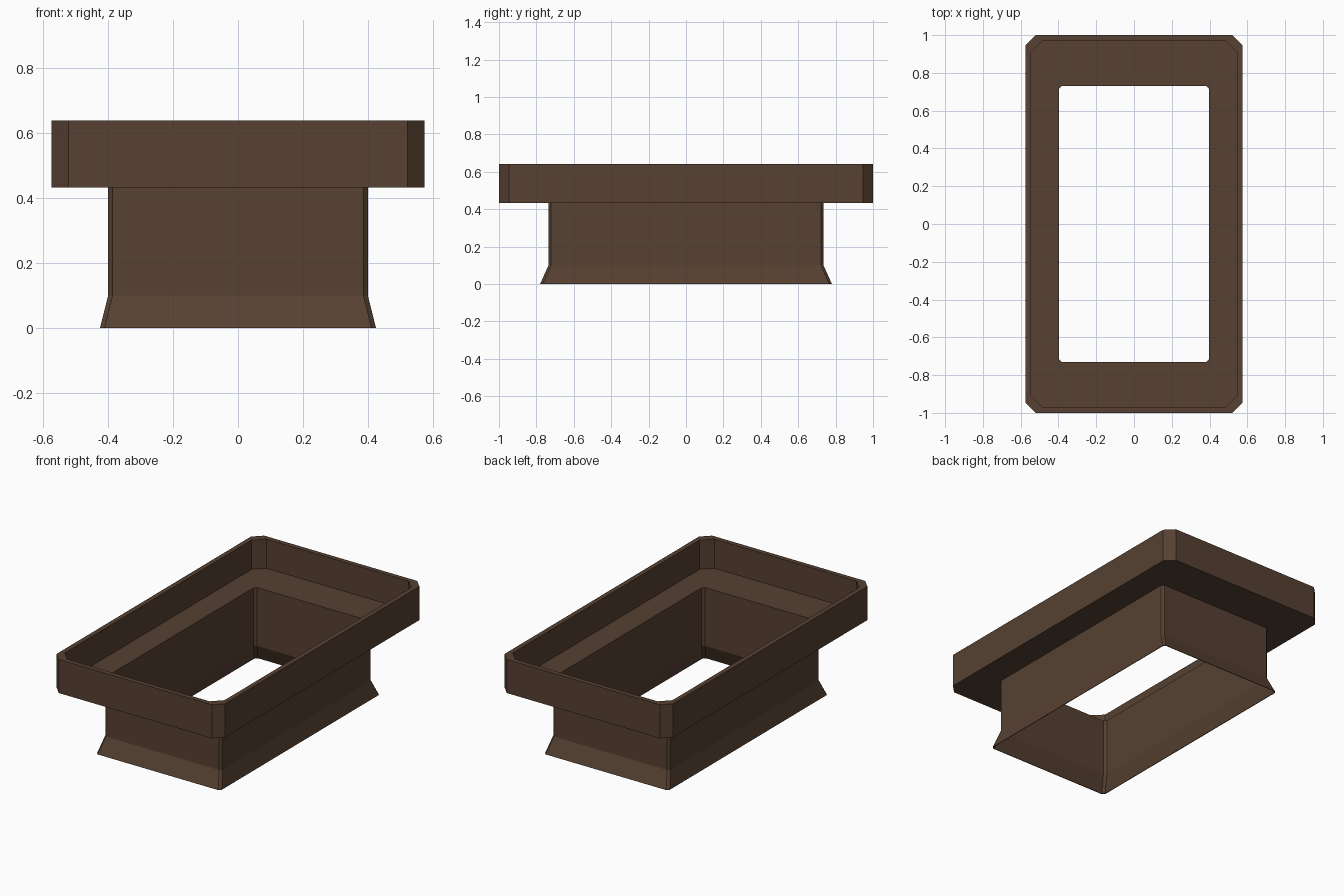
import bpy
import bmesh

default = bpy.data.objects.get("Cube")
if default:
    bpy.data.objects.remove(default, do_unlink=True)

# Single dark brown finish
brown = bpy.data.materials.new("dark_brown")
brown.use_nodes = True
colour = (0.093, 0.052, 0.031, 1)
brown.diffuse_color = colour
bsdf = brown.node_tree.nodes["Principled BSDF"]
bsdf.inputs["Base Color"].default_value = colour
bsdf.inputs["Roughness"].default_value = 0.8


def ring(bm, hx, hy, cut, z):
    """Rectangle with chamfered corners, counter-clockwise."""
    pts = []
    for sx, sy in ((1, -1), (1, 1), (-1, 1), (-1, -1)):
        pair = [(sx * (hx - cut), sy * hy), (sx * hx, sy * (hy - cut))]
        pts += pair if sx * sy < 0 else pair[::-1]
    return [bm.verts.new((x, y, z)) for x, y in pts]


def hollow_part(name, profile):
    """Bridge the rings in order and back to the first, as a closed shell."""
    bm = bmesh.new()
    rings = [ring(bm, *p) for p in profile]
    for a, b in zip(rings, rings[1:] + rings[:1]):
        for i in range(len(a)):
            j = (i + 1) % len(a)
            bm.faces.new((a[i], a[j], b[j], b[i]))
    bmesh.ops.recalc_face_normals(bm, faces=bm.faces)
    mesh = bpy.data.meshes.new(name)
    bm.to_mesh(mesh)
    bm.free()
    mesh.materials.append(brown)
    obj = bpy.data.objects.new(name, mesh)
    bpy.context.collection.objects.link(obj)
    return obj


TOP, FLOOR, UNDER, FLARE = 0.64, 0.46, 0.433, 0.1
wall = 0.004

# Open tray: outer wall, rim, inner wall, shelf and central opening
hollow_part("tray", [
    (0.575, 1.0, 0.053, UNDER),
    (0.575, 1.0, 0.053, TOP),
    (0.545, 0.97, 0.06, TOP),
    (0.545, 0.97, 0.06, FLOOR),
    (0.4 - wall, 0.735 - wall, 0.014, FLOOR),
    (0.4 - wall, 0.735 - wall, 0.014, UNDER),
])

# Thin sleeve below the opening, flaring out at the foot
outer = [(0.4, 0.735, 0.014, UNDER),
         (0.4, 0.735, 0.014, FLARE),
         (0.425, 0.78, 0.014, 0)]
inner = [(x - wall, y - wall, c, z) for x, y, c, z in reversed(outer)]
hollow_part("flared_sleeve", outer + inner)
